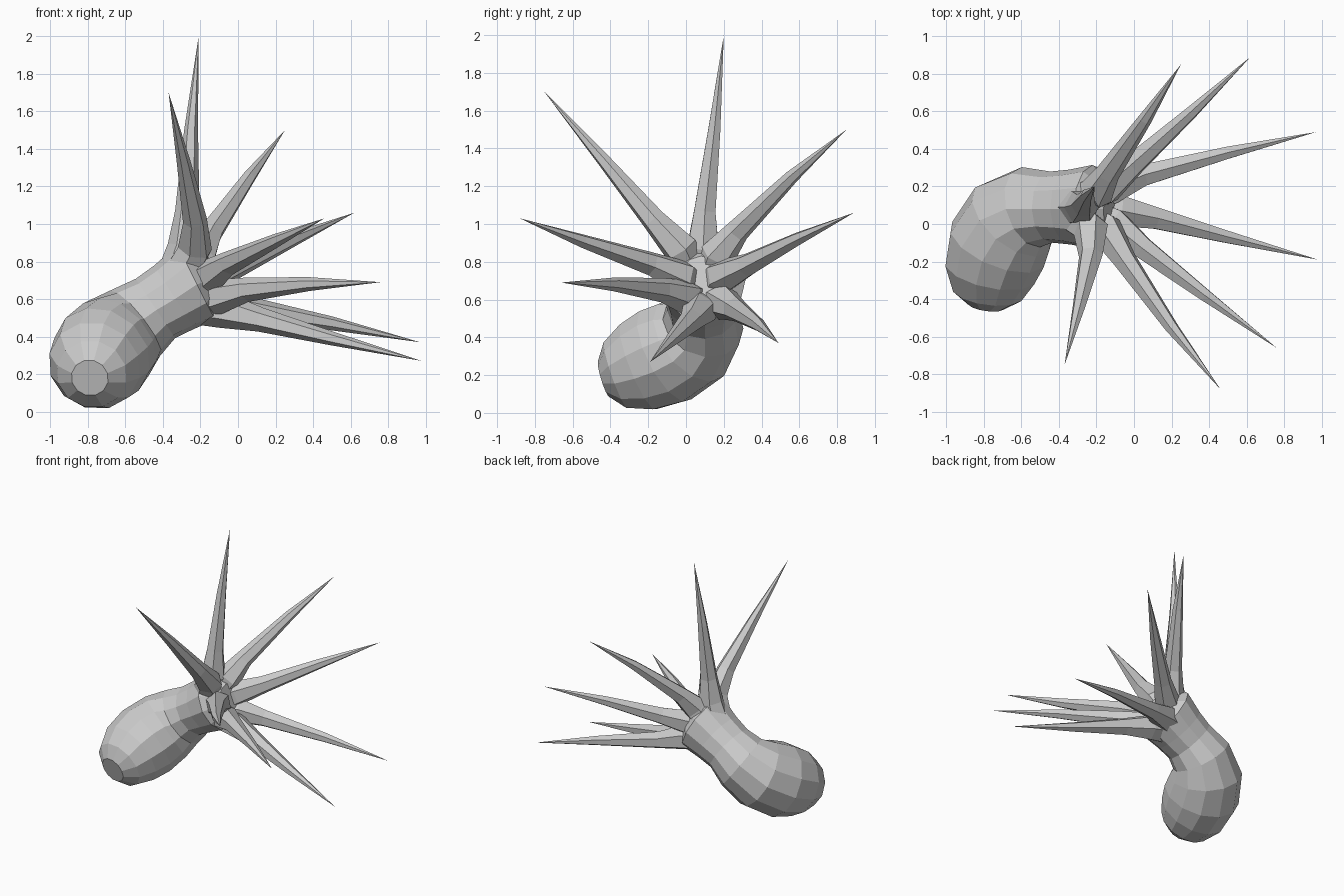
import bpy, bmesh, math
from mathutils import Vector


def sweep(name, stations, sides):
    """Flat-shaded tube through (x, y, z, radius) stations; radius 0 makes a point."""
    bm = bmesh.new()
    pts = [Vector(s[:3]) for s in stations]
    rings, side = [], None
    for i, p in enumerate(pts):
        d = (pts[min(i + 1, len(pts) - 1)] - pts[max(i - 1, 0)]).normalized()
        if side is None:
            side = d.cross(Vector((0, 0, 1)))
        side = (side - d * side.dot(d)).normalized()
        up = d.cross(side)
        r = stations[i][3]
        if r == 0:
            rings.append([bm.verts.new(p)])
            continue
        ring = []
        for k in range(sides):
            a = 2 * math.pi * (k + 0.5) / sides
            ring.append(bm.verts.new(p + r * (math.cos(a) * side + math.sin(a) * up)))
        rings.append(ring)
    for a, b in zip(rings, rings[1:]):
        for k in range(sides):
            n = (k + 1) % sides
            if len(a) == 1:
                bm.faces.new((a[0], b[n], b[k]))
            elif len(b) == 1:
                bm.faces.new((a[k], a[n], b[0]))
            else:
                bm.faces.new((a[k], a[n], b[n], b[k]))
    for ring in (rings[0], rings[-1]):
        if len(ring) > 2:
            bm.faces.new(ring)
    bmesh.ops.recalc_face_normals(bm, faces=bm.faces)
    mesh = bpy.data.meshes.new(name)
    bm.to_mesh(mesh)
    bm.free()
    obj = bpy.data.objects.new(name, mesh)
    bpy.context.collection.objects.link(obj)
    return obj


# Bulbous mantle bending into the neck and flaring crown
body = sweep("body", [
    (-0.79, -0.435, 0.18, 0.10),
    (-0.78, -0.37, 0.20, 0.19),
    (-0.765, -0.25, 0.245, 0.25),
    (-0.725, -0.11, 0.305, 0.275),
    (-0.65, 0.025, 0.385, 0.26),
    (-0.55, 0.09, 0.47, 0.22),
    (-0.44, 0.09, 0.55, 0.19),
    (-0.34, 0.09, 0.61, 0.20),
    (-0.22, 0.09, 0.69, 0.225),
    (-0.13, 0.085, 0.715, 0.12),
], 12)

# Eight tapering arms: root, knee, middle, tip
arms = [
    ((-0.28, 0.09, 0.88), (-0.27, 0.10, 1.07), (-0.25, 0.15, 1.50), (-0.21, 0.20, 2.00)),
    ((-0.20, 0.17, 0.84), (-0.14, 0.27, 0.96), (0.06, 0.56, 1.25), (0.25, 0.85, 1.50)),
    ((-0.15, 0.19, 0.72), (0.00, 0.32, 0.78), (0.30, 0.59, 0.92), (0.62, 0.89, 1.06)),
    ((-0.12, 0.19, 0.59), (0.05, 0.26, 0.55), (0.50, 0.38, 0.47), (0.97, 0.49, 0.37)),
    ((-0.08, 0.07, 0.54), (0.12, 0.03, 0.49), (0.50, -0.07, 0.39), (0.98, -0.19, 0.27)),
    ((-0.11, 0.00, 0.61), (0.05, -0.13, 0.65), (0.38, -0.38, 0.68), (0.76, -0.66, 0.69)),
    ((-0.15, -0.03, 0.72), (-0.05, -0.19, 0.79), (0.20, -0.55, 0.91), (0.46, -0.88, 1.03)),
    ((-0.23, -0.03, 0.87), (-0.23, -0.17, 1.02), (-0.29, -0.43, 1.33), (-0.37, -0.75, 1.70)),
]
neck = Vector((-0.38, 0.09, 0.59))
for i, arm in enumerate(arms, 1):
    # each arm springs from inside the neck so the crown flares into it
    path = [neck.lerp(Vector(arm[0]), 0.45), *arm]
    sweep(f"arm_{i}", [(*p, r) for p, r in zip(path, (0.10, 0.095, 0.065, 0.037, 0))], 6)
